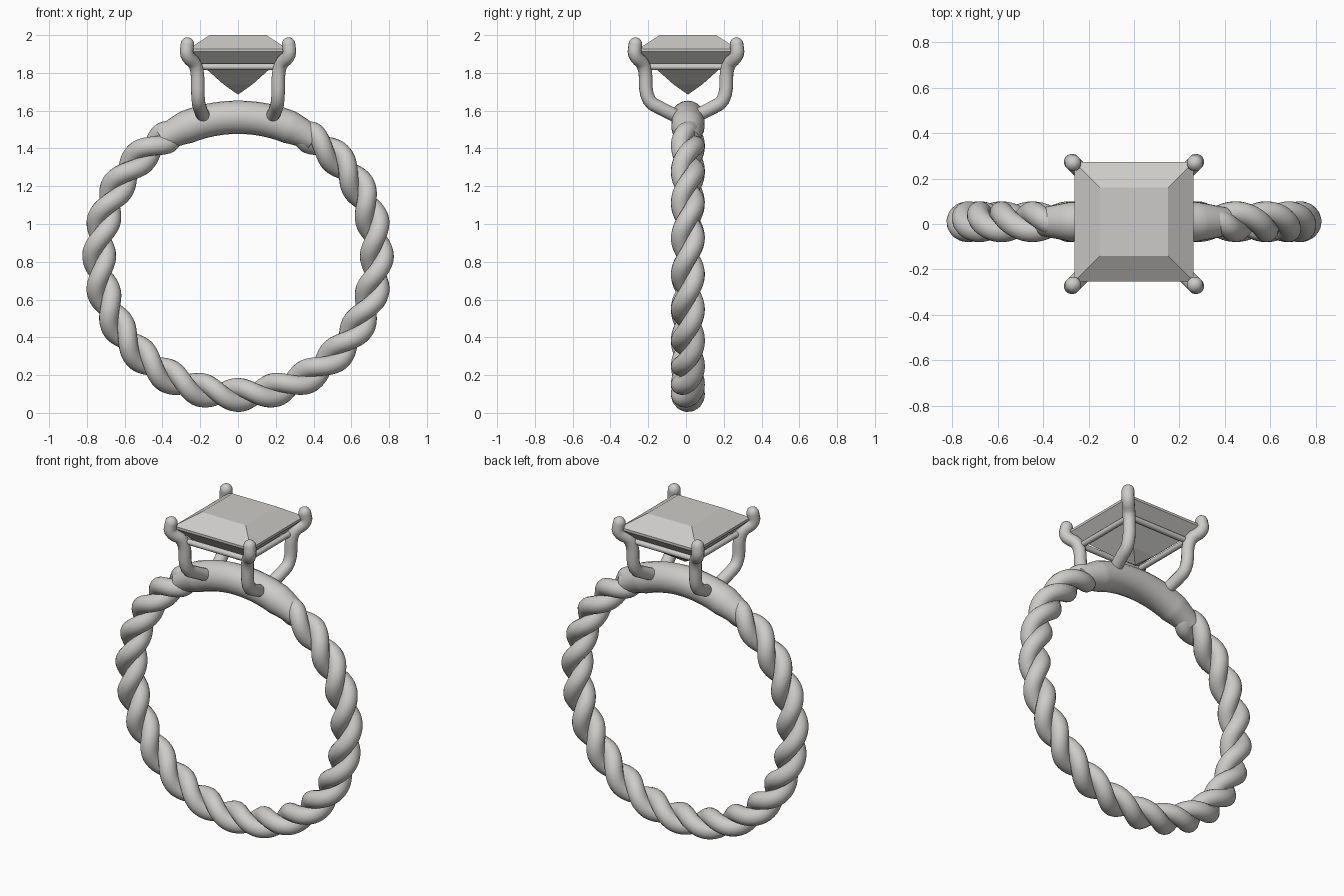
import bpy, bmesh
from math import sin, cos, radians, pi, sqrt
from mathutils import Vector

if "Cube" in bpy.data.objects:
    bpy.data.objects.remove(bpy.data.objects["Cube"], do_unlink=True)

COLOUR = (0.61, 0.60, 0.58, 1)
silver = bpy.data.materials.new("silver grey")
silver.use_nodes = True
silver.diffuse_color = COLOUR
silver.node_tree.nodes["Principled BSDF"].inputs["Base Color"].default_value = COLOUR

CENTRE = Vector((0, 0.01, 0.83))
BAND_R = 0.735


def tube(name, points, radius, scales=None, resolution=6, cyclic=False):
    """Sweep a round section along points, as a smooth mesh."""
    curve = bpy.data.curves.new(name, "CURVE")
    curve.dimensions = "3D"
    curve.bevel_depth = radius
    curve.bevel_resolution = resolution
    curve.use_fill_caps = True
    spline = curve.splines.new("POLY")
    spline.points.add(len(points) - 1)
    for i, p in enumerate(points):
        spline.points[i].co = (*p, 1)
        spline.points[i].radius = scales[i] if scales else 1
    spline.use_cyclic_u = cyclic
    obj = bpy.data.objects.new(name, curve)
    bpy.context.collection.objects.link(obj)
    bpy.ops.object.select_all(action="DESELECT")
    obj.select_set(True)
    bpy.context.view_layer.objects.active = obj
    bpy.ops.object.convert(target="MESH")
    obj = bpy.context.view_layer.objects.active
    obj.data.materials.clear()
    obj.data.materials.append(silver)
    bpy.ops.object.shade_smooth_by_angle(angle=radians(50))
    return obj


def rounded(points, passes=2):
    """Cut the corners of a path, keeping its ends."""
    for _ in range(passes):
        out = [points[0]]
        for a, b in zip(points, points[1:]):
            out += [a.lerp(b, 0.25), a.lerp(b, 0.75)]
        points = out + [points[-1]]
    return points


def radial(angle):
    return Vector((cos(angle), 0, sin(angle)))


# Twisted band: two strands wound around the circle, merging under the top bar
START, END, STEPS = radians(113), radians(427), 400
for name, phase in (("strand_a", 0), ("strand_b", pi)):
    path = []
    for i in range(STEPS + 1):
        a = START + (END - START) * i / STEPS
        fade = min(1, min(a - START, END - a) / radians(9))
        turn = 12 * a + phase
        offset = radial(a) * cos(turn) + Vector((0, sin(turn), 0))
        path.append(CENTRE + radial(a) * BAND_R + offset * 0.039 * fade)
    tube(name, path, 0.051)

# Plain bar across the top of the band, narrowing at both ends
angles = [radians(57 + 66 * i / 48) for i in range(49)]
taper = [0.72 + 0.28 * min(1, min(i, 48 - i) / 8) for i in range(49)]
tube("top_bar", [CENTRE + radial(a) * BAND_R for a in angles], 0.088, taper, 8)

# Four bent prongs with domed tips
PRONG_R = 0.036
for side, sx in (("left", 1), ("right", -1)):
    for end, sy in (("front", -1), ("back", 1)):
        path = rounded([Vector((sx * x, sy * y, z)) for x, y, z in (
            (0.18, 0.04, 1.565), (0.2, 0.12, 1.605), (0.213, 0.213, 1.655),
            (0.213, 0.213, 1.84), (0.276, 0.276, 1.89), (0.268, 0.268, 1.952))])
        scales = [1] * len(path)
        lead = (path[-1] - path[-2]).normalized()
        tip = path[-1].copy()
        for k in (0.3, 0.55, 0.75, 0.9, 0.98):
            path.append(tip + lead * PRONG_R * k)
            scales.append(sqrt(1 - k * k))
        tube(f"{end}_{side}_prong", path, PRONG_R, scales, 5)

# Thin gallery rails joining the prongs under the stone
corners = [Vector((x, y, 1.832)) for x, y in
           ((-0.21, -0.21), (0.21, -0.21), (0.21, 0.21), (-0.21, 0.21))]
for name, i in (("front_rail", 0), ("left_rail", 1), ("back_rail", 2), ("right_rail", 3)):
    tube(name, [corners[i], corners[(i + 1) % 4]], 0.017, resolution=4)

# Square cut stone: stacked square outlines ending in a point
bm = bmesh.new()
rings = []
for half, z in ((0.15, 2.0), (0.262, 1.927), (0.262, 1.912), (0.19, 1.84), (0.075, 1.738)):
    rings.append([bm.verts.new((sx * half, 0.01 + sy * half, z))
                  for sx, sy in ((-1, -1), (1, -1), (1, 1), (-1, 1))])
bm.faces.new(rings[0])
for upper, lower in zip(rings, rings[1:]):
    for i in range(4):
        j = (i + 1) % 4
        bm.faces.new((upper[i], lower[i], lower[j], upper[j]))
point = bm.verts.new((0, 0.01, 1.685))
for i in range(4):
    bm.faces.new((rings[-1][i], point, rings[-1][(i + 1) % 4]))
bmesh.ops.recalc_face_normals(bm, faces=bm.faces)
mesh = bpy.data.meshes.new("stone")
bm.to_mesh(mesh)
bm.free()
mesh.materials.append(silver)
bpy.context.collection.objects.link(bpy.data.objects.new("stone", mesh))
